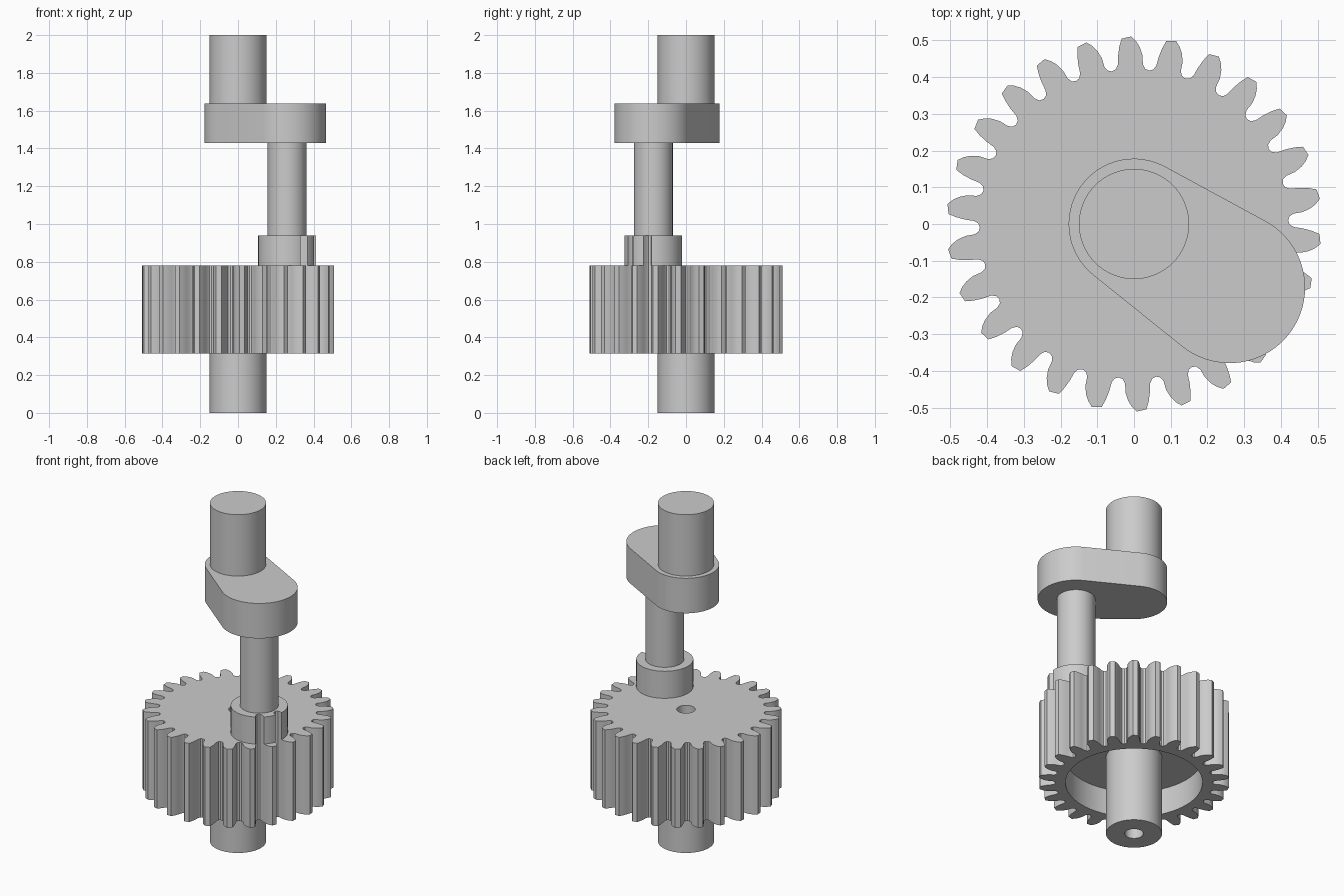
import bpy, bmesh
from math import cos, sin, radians, atan2, acos, hypot, pi

if "Cube" in bpy.data.objects:
    bpy.data.objects.remove(bpy.data.objects["Cube"], do_unlink=True)

steel = bpy.data.materials.new("grey steel")
GREY = (0.6, 0.6, 0.6, 1)
steel.diffuse_color = GREY
steel.use_nodes = True
steel.node_tree.nodes["Principled BSDF"].inputs["Base Color"].default_value = GREY

PIN = (0.26, -0.173)          # crank pin axis
TEETH = 26
PHASE = -5.6                  # angle of the first tooth, degrees
GEAR_BOTTOM, GEAR_TOP, RECESS_TOP = 0.315, 0.78, 0.47


def arc(radius, centre=(0, 0), start=0.0, end=2 * pi, steps=72, closed=True):
    count = steps if closed else steps + 1
    angles = [start + (end - start) * i / steps for i in range(count)]
    return [(centre[0] + radius * cos(a), centre[1] + radius * sin(a)) for a in angles]


def prism(name, outline, z0, z1):
    """Extrude a counter-clockwise outline between two heights."""
    bm = bmesh.new()
    base = bm.faces.new([bm.verts.new((x, y, z0)) for x, y in outline])
    top = bmesh.ops.extrude_face_region(bm, geom=[base], use_keep_orig=True)["geom"]
    bmesh.ops.translate(bm, vec=(0, 0, z1 - z0),
                        verts=[g for g in top if isinstance(g, bmesh.types.BMVert)])
    bmesh.ops.recalc_face_normals(bm, faces=bm.faces)
    mesh = bpy.data.meshes.new(name)
    bm.to_mesh(mesh)
    bm.free()
    mesh.materials.append(steel)
    obj = bpy.data.objects.new(name, mesh)
    bpy.context.collection.objects.link(obj)
    return obj


def select_only(obj):
    bpy.ops.object.select_all(action="DESELECT")
    obj.select_set(True)
    bpy.context.view_layer.objects.active = obj


def combine(obj, cutter, operation="DIFFERENCE"):
    """Apply a boolean and drop the cutter."""
    mod = obj.modifiers.new("cut", "BOOLEAN")
    mod.operation = operation
    mod.solver = "EXACT"
    mod.object = cutter
    select_only(obj)
    bpy.ops.object.modifier_apply(modifier=mod.name)
    bpy.data.objects.remove(cutter, do_unlink=True)


def gear_outline():
    # One tooth: (angle from its middle, radius), from root to root
    tooth = [(-6.92, 0.42), (-5.4, 0.424), (-4.5, 0.436), (-4.2, 0.46), (-3.2, 0.482),
             (-2.0, 0.498), (-0.5, 0.511), (2.5, 0.506), (3.4, 0.485), (4.1, 0.46),
             (4.5, 0.436), (5.4, 0.424)]
    points = []
    for i in range(TEETH):
        for offset, r in tooth:
            a = radians(PHASE + i * 360 / TEETH + offset)
            points.append((r * cos(a), r * sin(a)))
    return points


def web_outline(r_shaft, r_pin):
    """Two round ends joined by straight tangent sides."""
    axis = atan2(PIN[1], PIN[0])
    spread = acos((r_shaft - r_pin) / hypot(*PIN))
    return (arc(r_pin, PIN, axis - spread, axis + spread, 40, False)
            + arc(r_shaft, (0, 0), axis + spread, axis + 2 * pi - spread, 40, False))


# Gear with a round recess underneath and a central bore
gear = prism("gear", gear_outline(), GEAR_BOTTOM, GEAR_TOP)
combine(gear, prism("recess_cutter", arc(0.367), GEAR_BOTTOM - 0.1, RECESS_TOP))
combine(gear, prism("bore_cutter", arc(0.05, steps=40), 0.2, 1.0))

# Hollow lower shaft, rising to the recess ceiling
lower_shaft = prism("lower_shaft", arc(0.15), 0, RECESS_TOP)
combine(lower_shaft, prism("bore_cutter", arc(0.05, steps=40), -0.1, 0.6))

# Pin boss, trimmed by the tooth gaps
boss = prism("pin_boss", arc(0.153, PIN), GEAR_TOP, 0.94)
combine(boss, prism("gap_cutter", gear_outline(), 0.7, 1.0), "INTERSECT")

# Crank pin, web and upper shaft
pin = prism("crank_pin", arc(0.103, PIN), 0.94, 1.43)
web = prism("crank_web", web_outline(0.178, 0.206), 1.43, 1.637)
upper_shaft = prism("upper_shaft", arc(0.15), 1.637, 2)

for part in (gear, lower_shaft, boss, pin, web, upper_shaft):
    select_only(part)
    bpy.ops.object.shade_smooth_by_angle(angle=radians(25))
